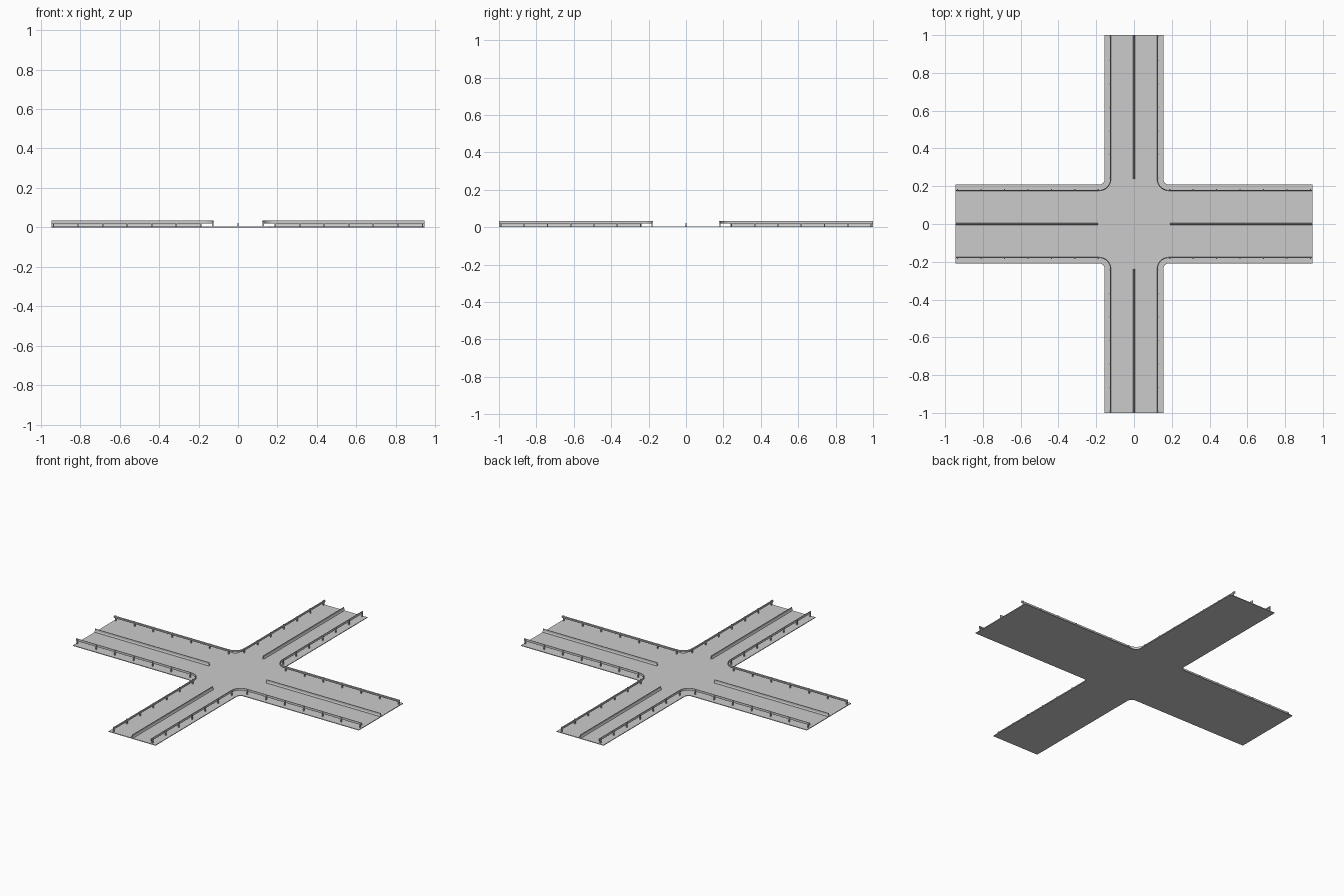
import bpy, bmesh, math

if "Cube" in bpy.data.objects:
    bpy.data.objects.remove(bpy.data.objects["Cube"])

LX, LY = 0.945, 1.0            # arm half lengths
RX, RY = 0.124, 0.178          # guardrail lines
R = 0.06                       # rail corner radius
DECK = 0.004


def finish(name, bm, mirror=(False, False)):
    bmesh.ops.recalc_face_normals(bm, faces=bm.faces)
    me = bpy.data.meshes.new(name)
    bm.to_mesh(me)
    bm.free()
    ob = bpy.data.objects.new(name, me)
    bpy.context.collection.objects.link(ob)
    if any(mirror):
        m = ob.modifiers.new("mirror", 'MIRROR')
        m.use_axis = (mirror[0], mirror[1], False)
        m.use_mirror_merge = False
    return ob


def corner_path(d, steps=8):
    """Quadrant line offset outward by d: along x arm, round the corner, along y arm."""
    cx, cy, r = RX + R, RY + R, R - d
    arc = [(cx - r * math.sin(a), cy - r * math.cos(a))
           for a in (i * math.pi / 2 / steps for i in range(steps + 1))]
    return [(LX, RY + d)] + arc + [(RX + d, LY)]


def box(bm, x0, x1, y0, y1, z0, z1):
    v = bmesh.ops.create_cube(bm, size=1)['verts']
    for p in v:
        p.co.x = x0 if p.co.x < 0 else x1
        p.co.y = y0 if p.co.y < 0 else y1
        p.co.z = z0 if p.co.z < 0 else z1


def sweep(bm, rings):
    rings = [[bm.verts.new(p) for p in ring] for ring in rings]
    n = len(rings[0])
    for a, b in zip(rings, rings[1:]):
        for i in range(n):
            j = (i + 1) % n
            bm.faces.new((a[i], a[j], b[j], b[i]))
    bm.faces.new(rings[0])
    bm.faces.new(rings[-1])


# Cross-shaped road deck with rounded inner corners
bm = bmesh.new()
quad = corner_path(0.031)
outline = []
for sx, sy in ((1, 1), (-1, 1), (-1, -1), (1, -1)):
    pts = [(sx * x, sy * y) for x, y in quad]
    outline += pts if sx * sy > 0 else pts[::-1]
face = bm.faces.new([bm.verts.new((x, y, 0)) for x, y in outline])
ext = bmesh.ops.extrude_face_region(bm, geom=[face])
for v in ext['geom']:
    if isinstance(v, bmesh.types.BMVert):
        v.co.z = DECK
finish("road_deck", bm)

# Corrugated guardrail beam following each corner
bm = bmesh.new()
profile = [(0, 0.020), (-0.002, 0.022), (-0.002, 0.025), (0.001, 0.027),
           (-0.002, 0.029), (-0.002, 0.032), (0, 0.034),
           (0.002, 0.034), (0.002, 0.020)]
lines = [corner_path(d) for d, z in profile]
sweep(bm, [[(*line[i], z) for line, (d, z) in zip(lines, profile)]
           for i in range(len(lines[0]))])
finish("guardrail_beam", bm, (True, True))

# Guardrail posts behind the beam
bm = bmesh.new()
w, n = 0.003, 7
for i in range(n):
    t = i / (n - 1)
    x = RX + R + 0.005 + t * (LX - RX - R - 0.015)
    y = RY + R + 0.005 + t * (LY - RY - R - 0.015)
    box(bm, x - w, x + w, RY + 0.001, RY + 0.007, DECK - 0.001, 0.033)
    box(bm, RX + 0.001, RX + 0.007, y - w, y + w, DECK - 0.001, 0.033)
finish("guardrail_posts", bm, (True, True))

# Tapered median barriers down the middle of each arm
section = [(-0.005, 0.0), (0.005, 0.0), (0.005, 0.007), (0.0025, 0.012),
           (0.002, 0.023), (-0.002, 0.023), (-0.0025, 0.012), (-0.005, 0.007)]
bm = bmesh.new()
sweep(bm, [[(x, s, z) for s, z in section] for x in (0.19, LX)])
finish("median_barrier_x", bm, (True, False))
bm = bmesh.new()
sweep(bm, [[(s, y, z) for s, z in section] for y in (0.238, LY)])
finish("median_barrier_y", bm, (False, True))
